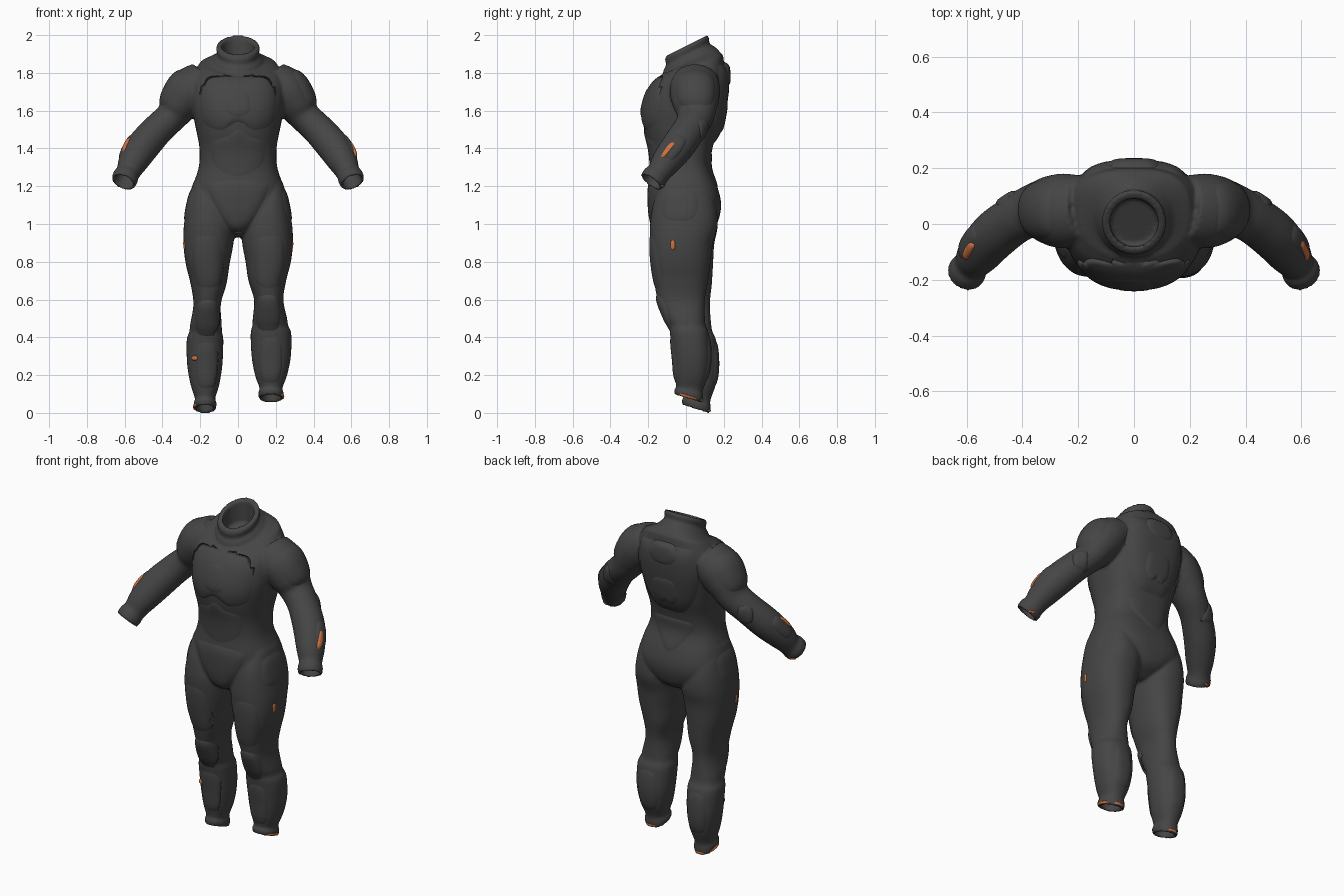
import bpy, bmesh, math
from mathutils import Vector
from mathutils.bvhtree import BVHTree

cube = bpy.data.objects.get("Cube")
if cube:
    bpy.data.objects.remove(cube)

SEG = 40


def material(name, rgb):
    m = bpy.data.materials.new(name)
    m.use_nodes = True
    m.diffuse_color = (*rgb, 1)
    node = m.node_tree.nodes["Principled BSDF"]
    node.inputs["Base Color"].default_value = (*rgb, 1)
    node.inputs["Roughness"].default_value = 0.7
    return m


GREY = material("charcoal fabric", (0.06, 0.06, 0.06))
ORANGE = material("orange marking", (0.6, 0.17, 0.05))


def spline(points, steps, closed=False):
    """Catmull-Rom curve through points of any dimension."""
    p = [Vector(q) for q in points]
    n, out = len(p), []
    pick = (lambda i: p[i % n]) if closed else (lambda i: p[max(0, min(n - 1, i))])
    for i in range(n if closed else n - 1):
        a, b, c, d = (pick(i + k) for k in (-1, 0, 1, 2))
        for s in range(steps):
            t = s / steps
            out.append(b + (c - a) * (t / 2) + (a * 2 - b * 5 + c * 4 - d) * (t * t / 2)
                       + (b * 3 - a - c * 3 + d) * (t ** 3 / 2))
    return out if closed else out + [p[-1]]


def oval(front=2.0, back=2.0):
    """Unit superellipse with its own squareness on each half."""
    for k in range(SEG):
        a = math.tau * k / SEG
        c, s = math.cos(a), math.sin(a)
        e = 2 / (back if s > 0 else front)
        yield (math.copysign(abs(c) ** e, c), math.copysign(abs(s) ** e, s))


def skin(bm, rings, depth, warp=lambda p: p):
    """Skin rings into a closed sleeve whose last end is hollowed along depth."""
    last = rings[-1]
    mid = sum(last, Vector((0, 0, 0))) / len(last)
    inner = [mid + (p - mid) * 0.78 for p in last]
    rings = rings + [inner, [p + depth for p in inner]]
    vs = [[bm.verts.new(warp(p)) for p in r] for r in rings]
    faces = [bm.faces.new(vs[0]), bm.faces.new(vs[-1])]
    for a, b in zip(vs, vs[1:]):
        for k in range(SEG):
            j = (k + 1) % SEG
            faces.append(bm.faces.new((a[k], a[j], b[j], b[k])))
    bmesh.ops.recalc_face_normals(bm, faces=faces)


def level_rings(table, front, back):
    """Rows: height, x min, x max, y min, y max, fore-aft tilt."""
    rings = []
    for z, x0, x1, y0, y1, tilt in spline(table, 4):
        rx, ry, cx, cy = (x1 - x0) / 2, (y1 - y0) / 2, (x0 + x1) / 2, (y0 + y1) / 2
        rings.append([Vector((cx + rx * c, cy + ry * s, z + tilt * ry * s)) for c, s in oval(front, back)])
    return rings


def tube_rings(table):
    """Rows: x, y, z, radius, fore-aft radius."""
    rows, rings = spline(table, 4), []
    for i, row in enumerate(rows):
        t = (rows[min(i + 1, len(rows) - 1)] - rows[max(i - 1, 0)]).to_3d().normalized()
        u = Vector((0, 1, 0)).cross(t).normalized()
        v = t.cross(u)
        rings.append([row.to_3d() + u * c * row[3] + v * s * row[4] for c, s in oval()])
    return rings, t


def mirror(p):
    return Vector((-p.x, p.y, p.z))


def right_leg_pose(p):
    # The right leg trails slightly behind, turned a little, and reaches lower
    f = max(0, 1 - p.z)
    g = min(f / 0.6, 1)
    return Vector((-p.x - (0.175 - p.x) * 0.1 * g, p.y + 0.04 * g, p.z - 0.06 * f))


bm = bmesh.new()

# Torso and tilted round collar
torso = [(z, -w, w, y0, y1, t) for z, w, y0, y1, t in (
    (.93, .05, -.1, .07, 0), (.98, .12, -.17, .15, 0), (1.05, .22, -.19, .18, 0),
    (1.12, .25, -.195, .185, 0), (1.2, .24, -.195, .165, 0), (1.3, .208, -.187, .13, 0),
    (1.4, .204, -.197, .14, 0), (1.5, .222, -.222, .17, 0), (1.6, .242, -.228, .19, 0),
    (1.7, .252, -.2, .205, 0), (1.78, .245, -.162, .208, .1), (1.845, .2, -.122, .196, .3))]
collar = [(z, -w, w, y0, y1, .5) for z, w, y0, y1 in (
    (1.864, .138, -.114, .16), (1.88, .124, -.12, .142), (1.898, .109, -.105, .124),
    (1.927, .116, -.111, .122), (1.945, .11, -.105, .115))]
skin(bm, level_rings(torso, 2.3, 2.8) + level_rings(collar, 2, 2), Vector((0, 0, -.13)))

# Legs with gaiters and ankle cuffs
leg = [(1.22, .13, .237, -.12, .09, 0), (1.12, .06, .265, -.17, .15, 0), (1, .02, .286, -.19, .168, 0),
       (.9, .022, .291, -.19, .143, 0), (.8, .04, .28, -.184, .13, 0), (.7, .055, .255, -.17, .117, 0),
       (.6, .085, .24, -.15, .1, 0), (.5, .078, .26, -.11, .1, 0), (.46, .076, .266, -.09, .105, 0),
       (.42, .067, .282, -.085, .12, 0), (.3, .072, .28, -.07, .13, 0), (.2, .09, .26, -.062, .118, 0),
       (.13, .114, .235, -.052, .09, -.1), (.105, .106, .242, -.062, .09, -.25),
       (.075, .112, .238, -.06, .085, -.3)]
for pose in (lambda p: p, right_leg_pose):
    skin(bm, level_rings(leg, 2.3, 2.3), Vector((0, 0, .1)), pose)

# Arms with wrist cuffs
arm = [(.18, .055, 1.76, .105, .12), (.25, .047, 1.71, .12, .134), (.305, .05, 1.64, .108, .122),
       (.352, .05, 1.57, .085, .098), (.42, .02, 1.505, .084, .088), (.5, -.04, 1.415, .088, .088),
       (.555, -.105, 1.33, .078, .078), (.583, -.145, 1.27, .063, .063),
       (.595, -.165, 1.248, .069, .069), (.607, -.185, 1.222, .066, .066)]
rings, end = tube_rings(arm)
for pose in (lambda p: p, mirror):
    skin(bm, rings, end * -0.1, pose)


def add_object(name, bm, mat):
    me = bpy.data.meshes.new(name)
    bm.to_mesh(me)
    bm.free()
    me.materials.append(mat)
    me.polygons.foreach_set("use_smooth", [True] * len(me.polygons))
    ob = bpy.data.objects.new(name, me)
    bpy.context.collection.objects.link(ob)
    return ob


# Fuse the sleeves into one soft suit
suit = add_object("body_suit", bm, GREY)
fuse = suit.modifiers.new("fuse", "REMESH")
fuse.mode, fuse.voxel_size, fuse.use_smooth_shade = "VOXEL", 0.0085, True
relax = suit.modifiers.new("relax", "SMOOTH")
relax.factor, relax.iterations = 0.5, 4
bpy.context.view_layer.update()
surface = BVHTree.FromObject(suit, bpy.context.evaluated_depsgraph_get())


def panel(name, centre, facing, outline, height=0.01, mat=GREY, rows=9):
    """Raised pad laid on the suit; outline is in the plane facing outward."""
    n = Vector(facing).normalized()
    u = Vector((0, 0, 1)).cross(n).normalized()
    v = n.cross(u)
    bm, rings = bmesh.new(), []
    edge = spline(outline, 5, closed=True)
    mid = sum(edge, Vector((0, 0))) / len(edge)

    def drop(q, t):
        p = Vector(centre) + u * q.x + v * q.y
        hit, normal = surface.ray_cast(p + n * 0.3, -n)[:2]
        if hit is None or (hit - p).length > 0.08:
            hit, normal = surface.find_nearest(p)[:2]
        return bm.verts.new(hit + normal * (height * (1 - t ** 5) - 0.003 * t ** 5))

    for i in range(1, rows + 1):
        t = (i / rows) ** 0.7
        rings.append([drop(mid + (q - mid) * t, t) for q in edge])
    core, m = drop(mid, 0), len(edge)
    for k in range(m):
        j = (k + 1) % m
        bm.faces.new((core, rings[0][k], rings[0][j]))
        for a, b in zip(rings, rings[1:]):
            bm.faces.new((a[k], b[k], b[j], a[j]))
    return add_object(name, bm, mat)


def both(half):
    """Complete a half outline, listed from top to bottom, by mirroring."""
    return half + [(-x, y) for x, y in reversed(half) if x]


def patch(w, h, lean=0.0):
    """Rounded rectangle, leaning clockwise."""
    ca, sa = math.cos(lean), math.sin(lean)
    return [(w * c * ca + h * s * sa, h * s * ca - w * c * sa) for c, s in list(oval(3, 3))[::4]]


FRONT, BACK = (0, -1, 0), (0, 1, 0)

# Front panels
panel("breastplate", (0, -.2, 1.65), FRONT,
      both([(0, .14), (.13, .16), (.205, .13), (.215, 0), (.195, -.12), (.1, -.16), (.04, -.13), (0, -.115)]), .01)
panel("chest_arch", (0, -.22, 1.64), FRONT, both([(0, .1), (.06, .08), (.08, 0), (.07, -.07), (0, -.09)]), .014)
panel("abdomen_plate", (0, -.2, 1.38), FRONT, both([(0, .13), (.06, .09), (.15, .05), (.13, -.08), (0, -.14)]), .006)
panel("groin_plate", (0, -.2, 1.1), FRONT, both([(0, .14), (.13, .13), (.17, .09), (.09, -.07), (.03, -.15), (0, -.16)]), .009)

# Back panels
panel("back_plate", (0, .2, 1.65), BACK,
      both([(0, .2), (.1, .2), (.18, .18), (.2, .02), (.16, -.13), (.09, -.22), (0, -.23)]), .022)
panel("upper_back_plate", (0, .2, 1.79), BACK, both([(0, .07), (.07, .06), (.11, 0), (.07, -.06), (0, -.07)]), .028)
panel("spine_plate", (0, .2, 1.58), BACK, both([(0, .1), (.09, .08), (.1, -.04), (.05, -.11), (0, -.09)]), .028)
panel("lumbar_plate", (0, .14, 1.28), BACK, both([(0, .1), (.13, .09), (.12, .02), (0, -.1)]), .007)

# Paired panels
for side, s, lag in (("left", 1, 0), ("right", -1, .04)):
    panel(side + "_shoulder_pad", (s * .31, .05, 1.7), (s, 0, .5), patch(.112, .115), .01)
    panel(side + "_elbow_pad", (s * .44, .07, 1.49), (s * .6, .8, .3), patch(.045, .055), .008)
    panel(side + "_forearm_guard", (s * .57, -.07, 1.39), (s, .3, .6), patch(.045, .08, s * .7), .007)
    panel(side + "_hip_pad", (s * .25, -.03, 1.1), (s, -.3, 0), patch(.1, .09), .006)
    panel(side + "_thigh_pad", (s * .17, -.17, .8), (s * .3, -1, 0), patch(.085, .15), .006)
    panel(side + "_knee_pad", (s * .16, -.12, .53 - lag * .7), FRONT, patch(.07, .1), .012)
    panel(side + "_shin_guard", (s * .175, -.07, .28 - lag * .7), (s * .2, -1, 0), patch(.065, .13), .007)
    panel(side + "_calf_guard", (s * .175, .13, .29 - lag * .7), BACK, patch(.065, .13), .007)
    # Orange markings
    panel(side + "_thigh_marking", (s * .29, -.07, .888), (s, 0, 0), patch(.013, .028), .005, ORANGE, 4)
    panel(side + "_ankle_marking", (s * (.238 - lag * .15), .01 + lag, .087 - lag * 1.38), (s, 0, 0),
          patch(.052, .008, s * .29), .005, ORANGE, 4)
    panel(side + "_heel_marking", (s * .175, .085 + lag, .068 - lag * 1.4), BACK, patch(.034, .008), .005, ORANGE, 4)
    panel(side + "_cuff_marking", (s * .62, -.125, 1.203), (s * .25, .82, -.48), patch(.025, .007), .005, ORANGE, 4)
panel("left_forearm_marking", (.585, -.105, 1.375), (.7, .35, .6), patch(.016, .052, .86), .011, ORANGE, 4)
panel("right_forearm_marking", (-.582, -.095, 1.405), (-.55, 0, .8), patch(.017, .048, -.69), .01, ORANGE, 4)
panel("right_shin_marking", (-.245, -.03, .29), (-.85, -.55, 0), patch(.018, .013), .01, ORANGE, 4)
